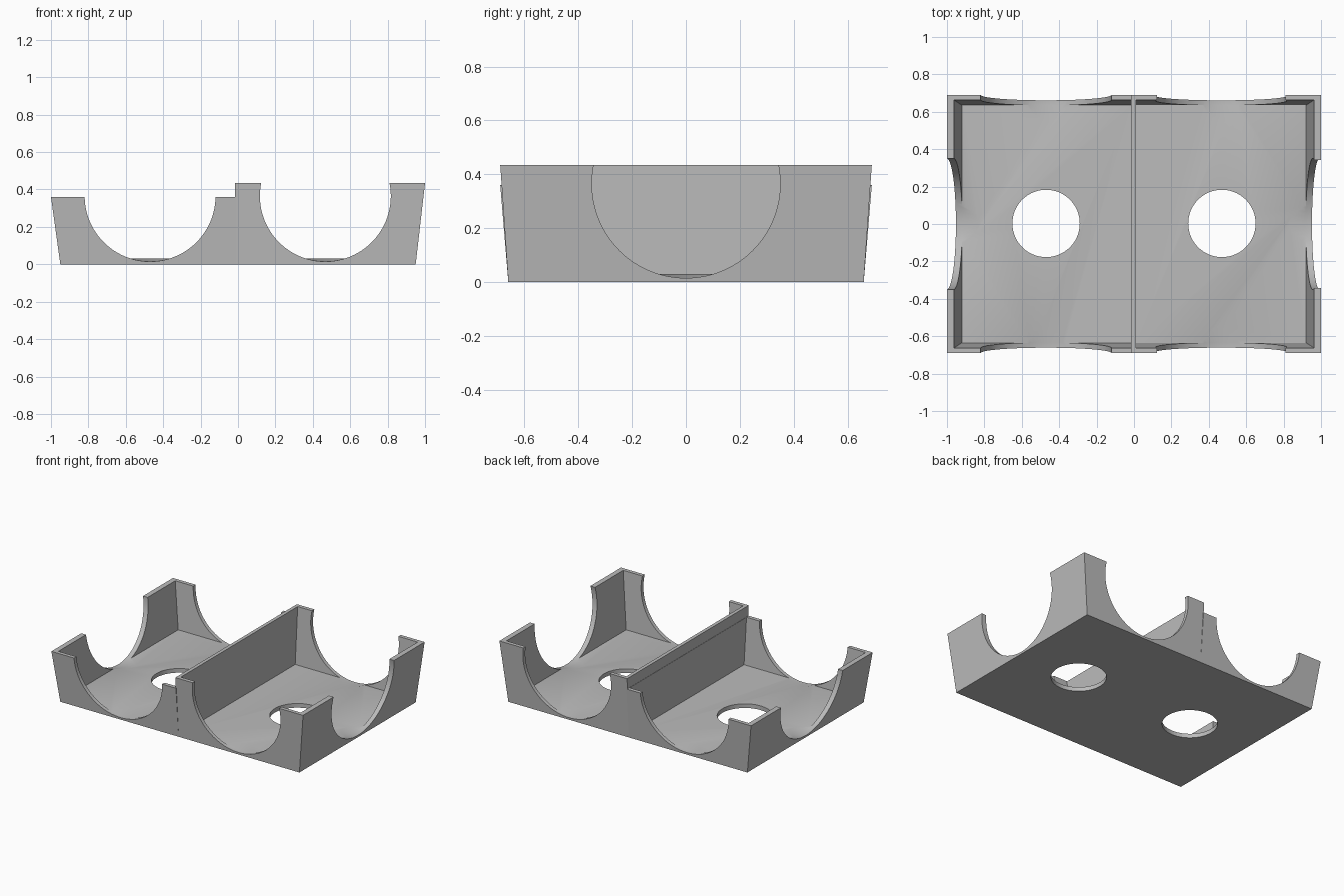
import bpy, bmesh, math
from mathutils import Matrix, Vector

cube = bpy.data.objects.get("Cube")
if cube:
    bpy.data.objects.remove(cube, do_unlink=True)

grey = bpy.data.materials.new("light grey")
grey.use_nodes = True
colour = (0.5, 0.5, 0.5, 1)
grey.diffuse_color = colour
grey.node_tree.nodes["Principled BSDF"].inputs["Base Color"].default_value = colour


def loft(name, rings):
    """Closed solid through a stack of vertex rings."""
    bm = bmesh.new()
    loops = [[bm.verts.new(p) for p in ring] for ring in rings]
    for a, b in zip(loops, loops[1:]):
        for i in range(len(a)):
            j = (i + 1) % len(a)
            bm.faces.new((a[i], a[j], b[j], b[i]))
    bm.faces.new(loops[0][::-1])
    bm.faces.new(loops[-1])
    bmesh.ops.recalc_face_normals(bm, faces=bm.faces)
    mesh = bpy.data.meshes.new(name)
    bm.to_mesh(mesh)
    bm.free()
    mesh.materials.append(grey)
    obj = bpy.data.objects.new(name, mesh)
    bpy.context.collection.objects.link(obj)
    return obj


def rect(x0, x1, y, z):
    return [(x0, -y, z), (x1, -y, z), (x1, y, z), (x0, y, z)]


def lathe(name, profile, matrix):
    """Round solid from (radius, height) pairs, placed by a matrix."""
    n = 96
    return loft(name, [[matrix @ Vector((r * math.cos(math.tau * i / n),
                                         r * math.sin(math.tau * i / n), h))
                        for i in range(n)] for r, h in profile])


def combine(target, other, operation):
    mod = target.modifiers.new(operation.lower(), "BOOLEAN")
    mod.operation = operation
    mod.solver = "EXACT"
    mod.object = other
    bpy.context.view_layer.objects.active = target
    bpy.ops.object.modifier_apply(modifier=mod.name)
    bpy.data.objects.remove(other, do_unlink=True)


LOW, TALL, FLOOR = 0.36, 0.435, 0.03

# Flared outer bodies of the two trays
tray = loft("double_tray", [rect(-0.015, 0.95, 0.66, 0), rect(-0.015, 1.0, 0.69, TALL)])
low_body = loft("low_body", [rect(-0.95, -0.01, 0.66, 0), rect(-1.0, -0.01, 0.69, LOW)])
combine(tray, low_body, "UNION")

# Tray cavities, carried on above the rim, leaving a thin divider
for side, height, inner in ((-1, LOW, -0.017), (1, TALL, 0.01)):
    k = (0.6 - FLOOR) / (height - FLOOR)
    cavity = loft("cavity", [rect(inner, side * 0.92, 0.635, FLOOR),
                             rect(inner, side * (0.92 + 0.043 * k), 0.635 + 0.028 * k, 0.6)])
    combine(tray, cavity, "DIFFERENCE")

# Round finger cutouts: straight through the wall, fading out into the floor
def finger_cut(x, y, angle, wall):
    place = (Matrix.Translation((x, y, 0.365)) @ Matrix.Rotation(angle, 4, "Z")
             @ Matrix.Rotation(math.pi / 2, 4, "X"))
    cutter = lathe("finger_cutter", [(0.33, wall - 0.12), (0.35, wall), (0.35, wall + 0.2)], place)
    combine(tray, cutter, "DIFFERENCE")


for x in (-0.47, 0.467):
    for angle in (0, math.pi):
        finger_cut(x, 0, angle, 0.635)
for angle in (math.pi / 2, -math.pi / 2):
    finger_cut(0, 0, angle, 0.92)

# Round holes through the floor
for x in (-0.47, 0.47):
    hole = lathe("hole_cutter", [(0.18, -0.1), (0.18, 0.1)], Matrix.Translation((x, 0.003, 0)))
    combine(tray, hole, "DIFFERENCE")

# Smooth the round cuts, keep the rims sharp
bpy.ops.object.select_all(action="DESELECT")
tray.select_set(True)
bpy.context.view_layer.objects.active = tray
bpy.ops.object.shade_smooth_by_angle(angle=math.radians(25))
